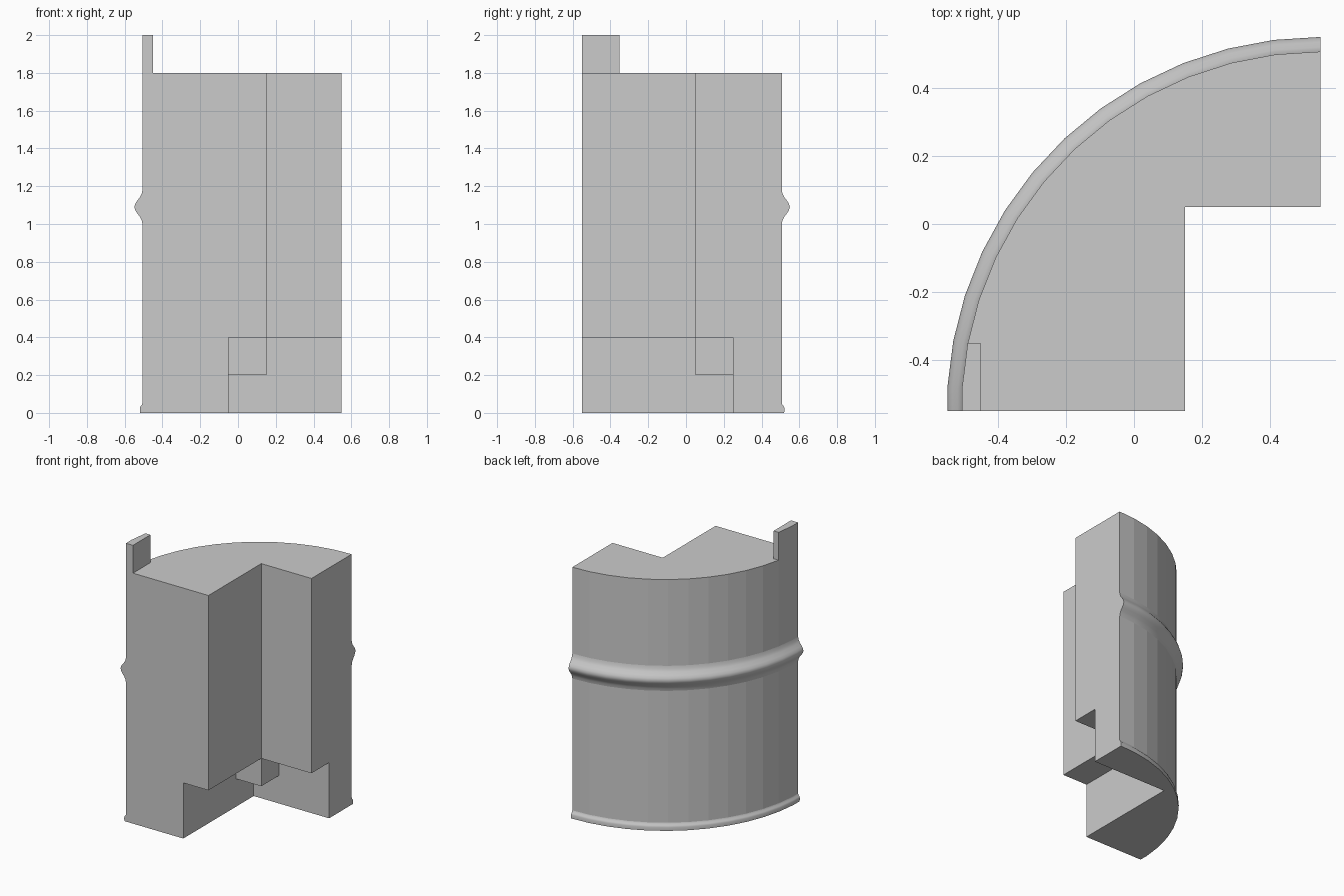
import bpy, bmesh
from math import sin, cos, radians

if "Cube" in bpy.data.objects:
    bpy.data.objects.remove(bpy.data.objects["Cube"])

CX, CY = 0.549, -0.55      # axis of the column
R, H, STEP = 1.057, 1.8, 7.2   # 50-sided round, quarter kept


def arc(r, a):
    """Point on the 50-sided outline, a degrees from the back (+y)."""
    k = cos(radians(3.6)) / cos(radians(3.6)) if a < 90 else cos(radians(3.6))
    return CX - r * k * sin(radians(a)), CY + r * k * cos(radians(a))


def make_object(name, bm):
    bmesh.ops.recalc_face_normals(bm, faces=bm.faces)
    me = bpy.data.meshes.new(name)
    bm.to_mesh(me)
    bm.free()
    ob = bpy.data.objects.new(name, me)
    bpy.context.collection.objects.link(ob)
    return ob


def prism(name, outline, z0, z1):
    bm = bmesh.new()
    f = bm.faces.new([bm.verts.new((x, y, z0)) for x, y in outline])
    top = bmesh.ops.extrude_face_region(bm, geom=[f], use_keep_orig=True)
    for v in top["geom"]:
        if isinstance(v, bmesh.types.BMVert):
            v.co.z = z1
    return make_object(name, bm)


# Outer profile (radius, height): foot lip, plain wall, bell-shaped ring, wall
half = [(0, -.09), (.004, -.07), (.013, -.052), (.028, -.033), (.038, -.017)]
ring = half + [(.043, 0)] + [(r, -z) for r, z in reversed(half)]
lip = [(1.07, 0), (1.071, .025), (1.067, .036), (1.06, .043), (R, .053)]
profile = lip + [(R + r, 1.09 + z) for r, z in ring] + [(R, H)]

# Quarter column swept about its axis
bm = bmesh.new()
base, tip = bm.verts.new((CX, CY, 0)), bm.verts.new((CX, CY, H))
angles = [i * STEP for i in range(13)] + [90]
cols = [[bm.verts.new((*arc(r, a), z)) for r, z in profile] for a in angles]
for c, d in zip(cols, cols[1:]):
    for i in range(len(profile) - 1):
        f = bm.faces.new((c[i], c[i + 1], d[i + 1], d[i]))
        # mouldings are smooth, the plain wall is faceted
        f.smooth = profile[i + 1][1] - profile[i][1] < 0.1
    bm.faces.new((base, c[0], d[0]))
    bm.faces.new((tip, c[-1], d[-1]))
for c in (cols[0], cols[-1]):
    bm.faces.new([base] + c + [tip])
bmesh.ops.dissolve_limit(bm, angle_limit=0.001, verts=bm.verts,
                         edges=[e for e in bm.edges if base in e.verts or tip in e.verts])
column = make_object("quarter_column", bm)

# Inner corner recess, and the wider foot recess that leaves a small block
for x, y, z0, z1 in ((.15, .05, -1, 3), (-.05, .25, -1, .2),
                     (.15, .25, -1, .4), (-.05, .05, -1, .4)):
    cutter = prism("recess_cutter", [(x, -1), (1, -1), (1, y), (x, y)], z0, z1)
    cutter.hide_render = True
    mod = column.modifiers.new("recess", 'BOOLEAN')
    mod.operation, mod.solver, mod.object = 'DIFFERENCE', 'EXACT', cutter
    bpy.context.view_layer.objects.active = column
    bpy.ops.object.modifier_apply(modifier=mod.name)
    bpy.data.objects.remove(cutter)

# Upright tab on the top rim, following the round outline
prism("top_tab", [arc(R, 79.2), arc(R, 86.4), arc(R, 90), (-.45, -.55), (-.45, -.352)], H, 2.0)
